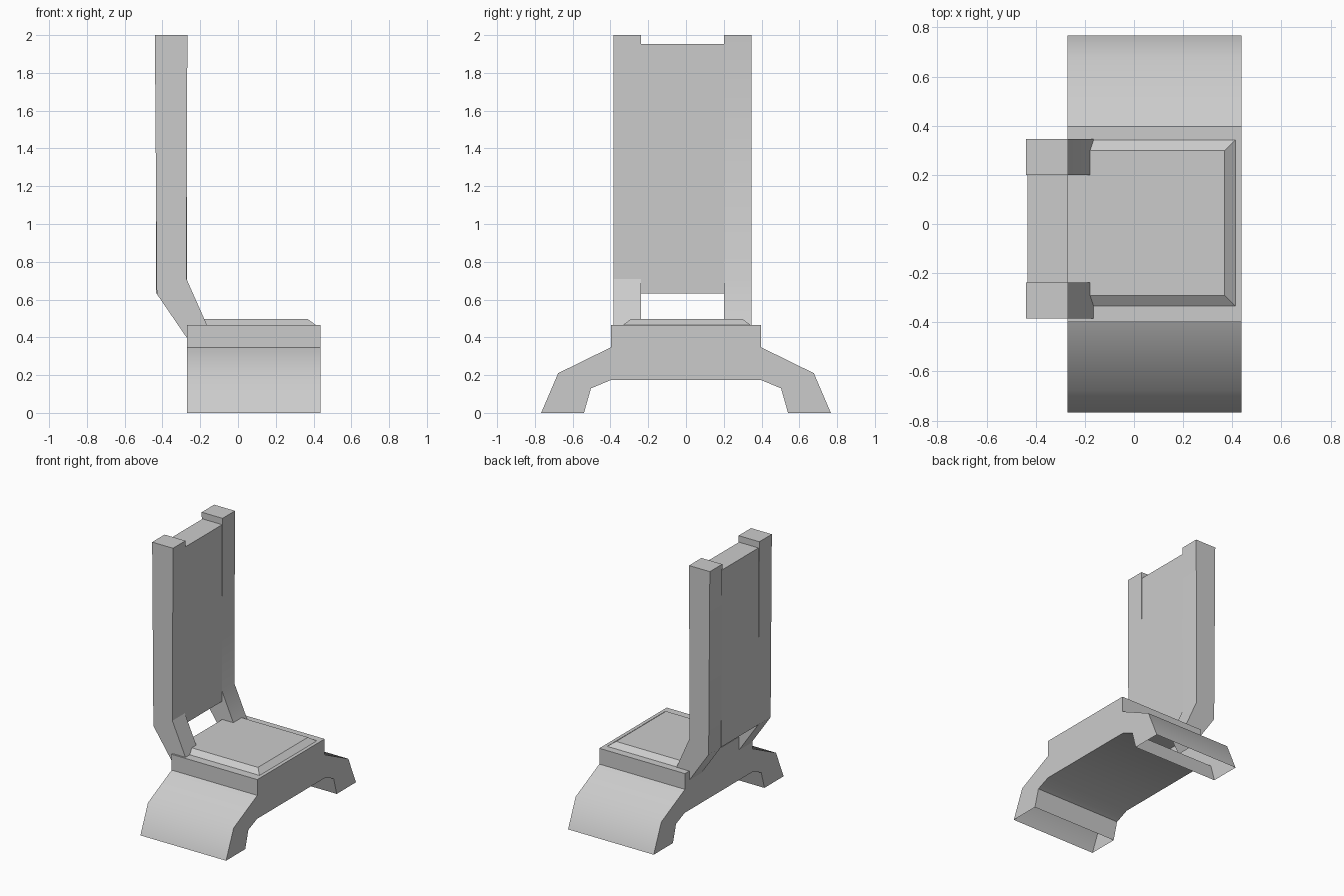
import bpy
import bmesh
from math import radians
from mathutils import Vector

cube = bpy.data.objects.get("Cube")
if cube:
    bpy.data.objects.remove(cube, do_unlink=True)

grey = bpy.data.materials.new("plain grey")
grey.use_nodes = True
colour = (0.6, 0.6, 0.6, 1.0)
grey.diffuse_color = colour
grey.node_tree.nodes["Principled BSDF"].inputs["Base Color"].default_value = colour


def prism(points, offset):
    """Extrude a closed 3D outline along an offset vector."""
    bm = bmesh.new()
    face = bm.faces.new([bm.verts.new(p) for p in points])
    result = bmesh.ops.extrude_face_region(bm, geom=[face], use_keep_orig=True)
    moved = [v for v in result["geom"] if isinstance(v, bmesh.types.BMVert)]
    bmesh.ops.translate(bm, verts=moved, vec=Vector(offset))
    bmesh.ops.recalc_face_normals(bm, faces=bm.faces)
    return bm


def turn_side_slopes(bm):
    """Turn the sloping side faces inward."""
    bm.normal_update()
    slopes = [f for f in bm.faces if abs(f.normal.y) > 0.3
              and abs(f.normal.z) > 0.2 and f.normal.z > -0.8]
    bmesh.ops.reverse_faces(bm, faces=slopes)


def finish(name, bm, smooth_angle=None):
    """Turn a bmesh into a named, shaded object."""
    mesh = bpy.data.meshes.new(name)
    bm.to_mesh(mesh)
    bm.free()
    mesh.materials.append(grey)
    obj = bpy.data.objects.new(name, mesh)
    bpy.context.collection.objects.link(obj)
    if smooth_angle:
        bpy.ops.object.select_all(action="DESELECT")
        obj.select_set(True)
        bpy.context.view_layer.objects.active = obj
        bpy.ops.object.shade_smooth_by_angle(angle=radians(smooth_angle))


BACK, FRONT = -0.27, 0.438

# Seat base with splayed legs: half outline mirrored across the width
half = [(0.398, 0.465), (0.398, 0.347), (0.677, 0.21), (0.767, 0),
        (0.54, 0), (0.503, 0.13), (0.40, 0.173)]
outline = half + [(-y, z) for y, z in reversed(half)]
base = prism([(BACK, y, z) for y, z in outline], (FRONT - BACK, 0, 0))
turn_side_slopes(base)

# The hollow feet are open underneath
soles = [f for f in base.faces if all(v.co.z < 0.01 for v in f.verts)]
bmesh.ops.delete(base, geom=soles, context="FACES_ONLY")
finish("seat_base", base, 45)

# Cushion: a slab whose top is drawn in on the front and both sides
cushion = prism([(BACK, -0.341, 0.46), (0.419, -0.341, 0.46),
                 (0.419, 0.349, 0.46), (BACK, 0.349, 0.46)], (0, 0, 0.037))
for v in cushion.verts:
    if v.co.z > 0.48:
        v.co.y += 0.05 if v.co.y < 0 else -0.05
        if v.co.x > 0:
            v.co.x -= 0.05
turn_side_slopes(cushion)
finish("seat_cushion", cushion)

# Back posts: bent, slightly leaning uprights rooted in the seat base
post = [(-0.44, 2.0), (-0.268, 2.0), (-0.273, 0.71),
        (-0.16, 0.455), (-0.235, 0.345), (-0.43, 0.63)]
for name, y, angle in (("right_back_post", -0.385, None),
                       ("left_back_post", 0.20, 45)):
    finish(name, prism([(x, y, z) for x, z in post], (0, 0.147, 0)), angle)

# Upright backrest panel between the posts
panel = [(-0.433, 0.632), (-0.271, 0.632), (-0.271, 1.952), (-0.433, 1.952)]
finish("backrest_panel", prism([(x, -0.238, z) for x, z in panel], (0, 0.438, 0)))
